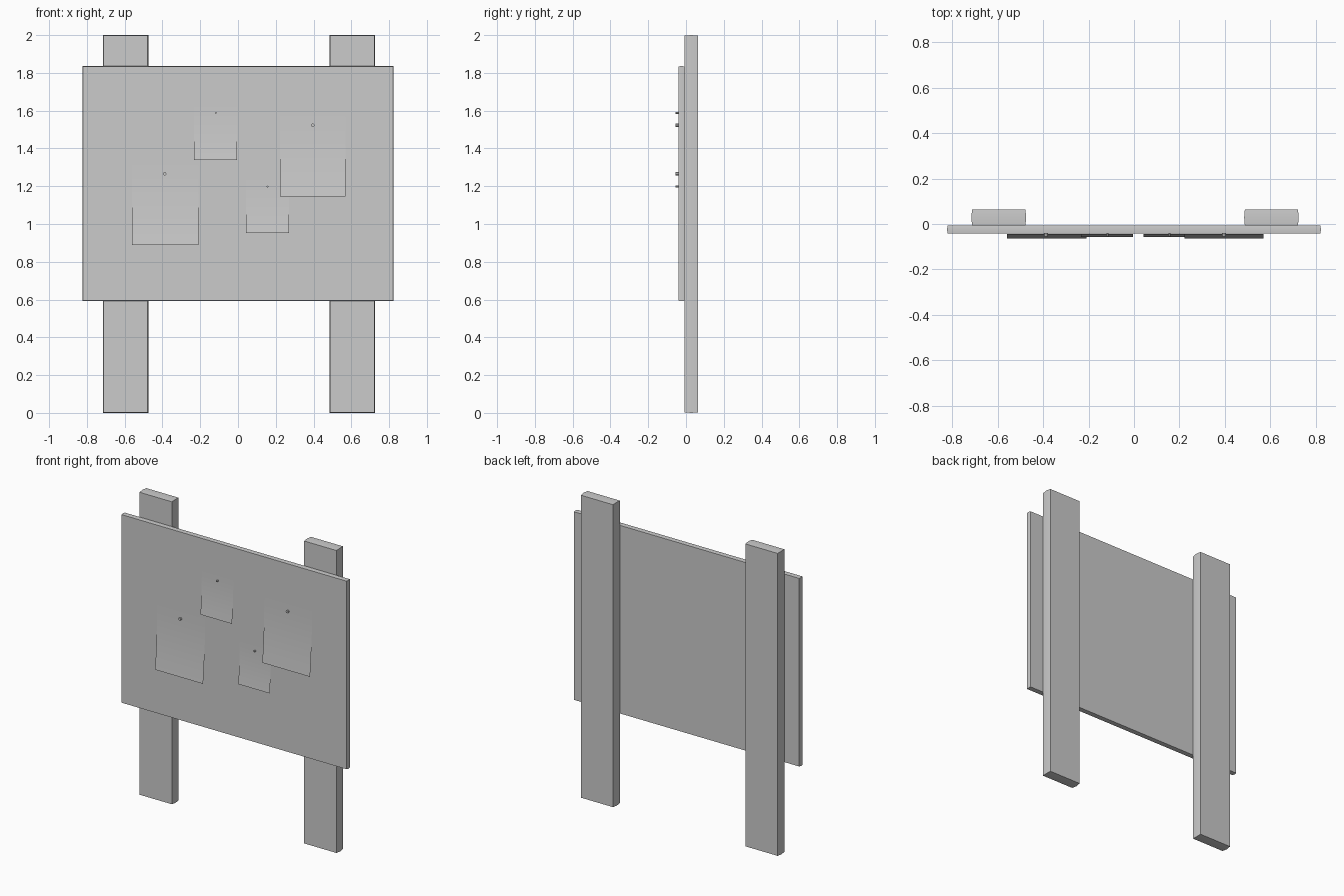
import bpy, bmesh, math

if "Cube" in bpy.data.objects:
    bpy.data.objects.remove(bpy.data.objects["Cube"])


def finish(name, bm, angle=30):
    bmesh.ops.recalc_face_normals(bm, faces=bm.faces)
    mesh = bpy.data.meshes.new(name)
    bm.to_mesh(mesh)
    bm.free()
    ob = bpy.data.objects.new(name, mesh)
    bpy.context.collection.objects.link(ob)
    bpy.context.view_layer.objects.active = ob
    ob.select_set(True)
    bpy.ops.object.shade_smooth_by_angle(angle=math.radians(angle))
    ob.select_set(False)
    return ob


def plank(name, x0, x1, y0, y1, z0, z1, ease):
    """Plank whose rim is eased towards the front and back faces."""
    bm = bmesh.new()
    rings = []
    for y, e in ((y0, ease), ((y0 + y1) / 2, 0), (y1, ease)):
        rings.append([bm.verts.new((x, y, z)) for x, z in (
            (x0 + e, z0 + e), (x1 - e, z0 + e), (x1 - e, z1 - e), (x0 + e, z1 - e))])
    for a, b in zip(rings, rings[1:]):
        for i in range(4):
            j = (i + 1) % 4
            bm.faces.new((a[i], a[j], b[j], b[i]))
    bm.faces.new(rings[0])
    bm.faces.new(rings[-1])
    return finish(name, bm)


FRONT = -0.041  # front face of the board


def note(name, x0, x1, z0, z1, curl, segments=8):
    """Thin sheet pinned at the top, curling away from the board below."""
    bm = bmesh.new()
    rows = []
    for i in range(segments + 1):
        t = i / segments
        y = FRONT - 0.002 - curl * t * t
        z = z1 + (z0 - z1) * t
        rows.append([bm.verts.new((x, y, z)) for x in (x0, x1)])
    for a, b in zip(rows, rows[1:]):
        bm.faces.new((a[0], b[0], b[1], a[1]))
    return finish(name, bm)


def pin(name, x, z, r):
    bpy.ops.mesh.primitive_cylinder_add(
        vertices=8, radius=r, depth=0.016,
        location=(x, FRONT - 0.007, z), rotation=(math.pi / 2, 0, 0))
    bpy.context.object.name = name


# Two upright posts behind the board
plank("left_post", -0.716, -0.475, -0.007, 0.064, 0, 2, 0.003)
plank("right_post", 0.485, 0.725, -0.007, 0.064, 0, 2, 0.003)

# Notice board panel
plank("board", -0.823, 0.823, FRONT, -0.007, 0.592, 1.836, 0.002)

# Pinned notes: x range, z range, curl depth, pin position and radius
notes = [
    (-0.56, -0.21, 0.89, 1.31, 0.021, -0.388, 1.265, 0.009),
    (-0.234, -0.004, 1.338, 1.62, 0.014, -0.117, 1.588, 0.005),
    (0.222, 0.57, 1.145, 1.57, 0.021, 0.396, 1.523, 0.009),
    (0.042, 0.271, 0.953, 1.23, 0.014, 0.156, 1.198, 0.005),
]
for i, (x0, x1, z0, z1, curl, px, pz, r) in enumerate(notes, 1):
    note(f"paper_note_{i}", x0, x1, z0, z1, curl)
    pin(f"pin_{i}", px, pz, r)
